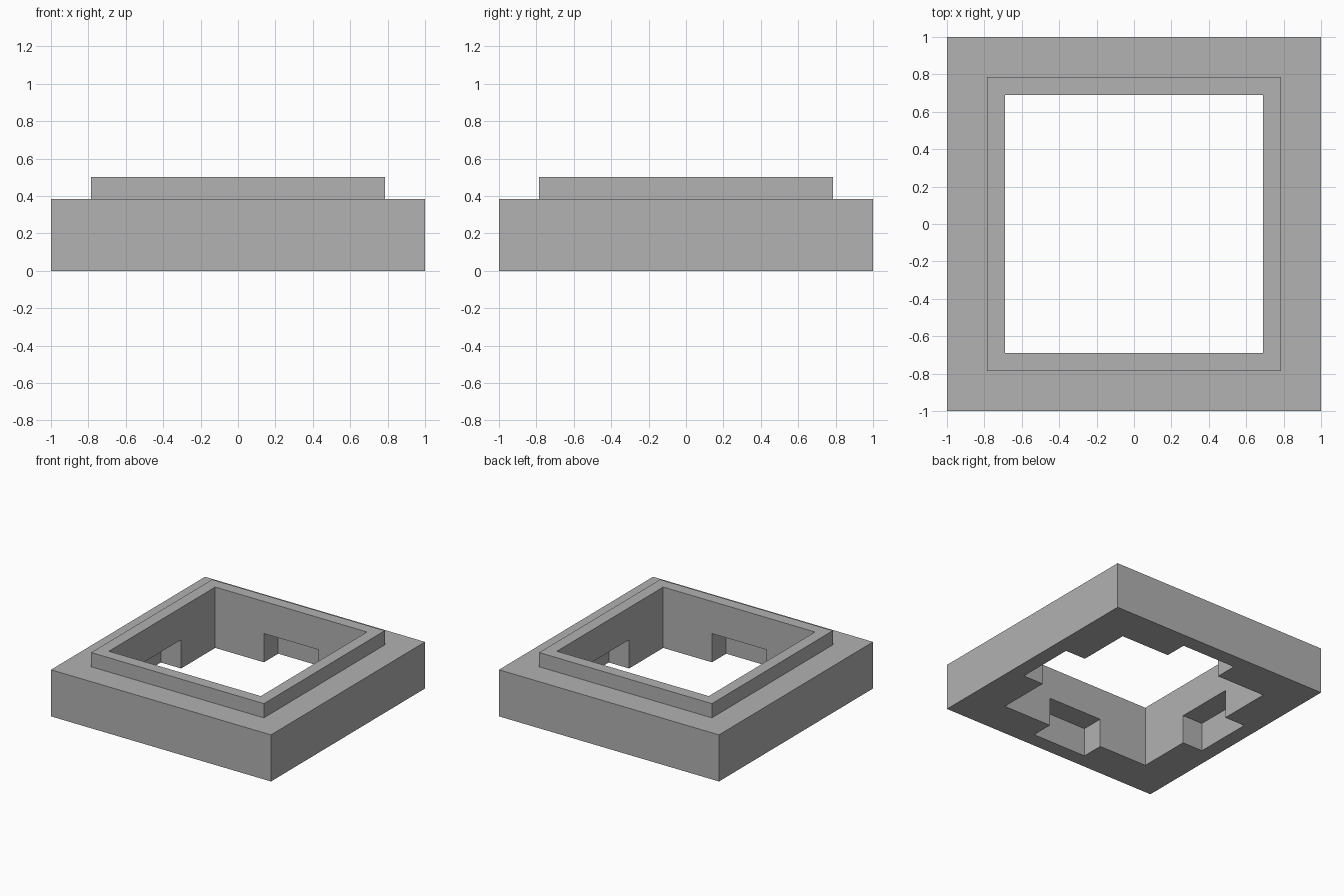
import bpy
import bmesh

if "Cube" in bpy.data.objects:
    bpy.data.objects.remove(bpy.data.objects["Cube"], do_unlink=True)

# One flat colour
grey = bpy.data.materials.new("plain grey")
grey.use_nodes = True
colour = (0.445, 0.445, 0.445, 1)
grey.diffuse_color = colour
grey.node_tree.nodes["Principled BSDF"].inputs["Base Color"].default_value = colour


def add_object(name, bm):
    bmesh.ops.recalc_face_normals(bm, faces=bm.faces)
    mesh = bpy.data.meshes.new(name)
    bm.to_mesh(mesh)
    bm.free()
    mesh.materials.append(grey)
    obj = bpy.data.objects.new(name, mesh)
    bpy.context.collection.objects.link(obj)
    return obj


def square_ring(name, profile):
    """Sweep a closed (half width, height) profile round a square."""
    bm = bmesh.new()
    corners = [(-1, -1), (1, -1), (1, 1), (-1, 1)]
    rows = [[bm.verts.new((sx * r, sy * r, z)) for r, z in profile]
            for sx, sy in corners]
    n = len(profile)
    for i, row in enumerate(rows):
        following = rows[(i + 1) % 4]
        for j in range(n):
            k = (j + 1) % n
            bm.faces.new((row[j], following[j], following[k], row[k]))
    return add_object(name, bm)


def slot_cutter(name, half_x, half_y, height):
    bm = bmesh.new()
    bmesh.ops.create_cube(bm, size=2)
    for v in bm.verts:
        v.co.x *= half_x
        v.co.y *= half_y
        v.co.z = height if v.co.z > 0 else -0.1
    obj = add_object(name, bm)
    obj.hide_render = True
    return obj


# Square frame with a raised lip round the opening
outer, lip, hole = 1.0, 0.785, 0.69
step, top = 0.383, 0.5
frame = square_ring("square_frame", [(outer, 0), (outer, step), (lip, step),
                                     (lip, top), (hole, top), (hole, 0)])

# Notches in the foot of the four inner walls, cut by two crossing bars
reach, half_width, notch_height = 0.875, 0.247, 0.236
cutters = [slot_cutter("notch_cutter_x", reach, half_width, notch_height),
           slot_cutter("notch_cutter_y", half_width, reach, notch_height)]
for cutter in cutters:
    mod = frame.modifiers.new("notch", "BOOLEAN")
    mod.operation = "DIFFERENCE"
    mod.solver = "EXACT"
    mod.object = cutter

# Bake the cuts and drop the cutters
graph = bpy.context.evaluated_depsgraph_get()
graph.update()
cut_mesh = bpy.data.meshes.new_from_object(frame.evaluated_get(graph))
frame.modifiers.clear()
frame.data = cut_mesh
for cutter in cutters:
    bpy.data.objects.remove(cutter, do_unlink=True)
